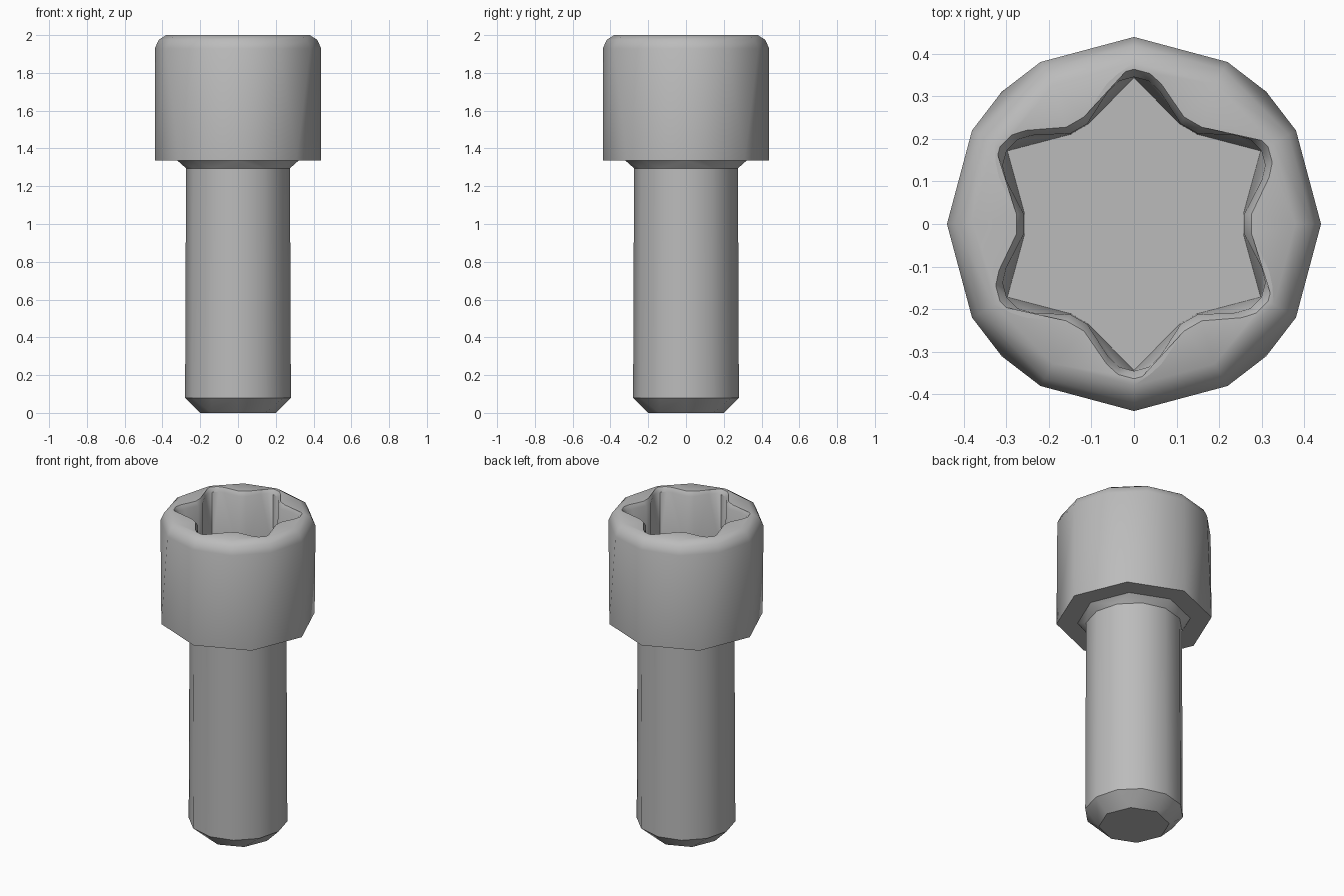
import bpy
import bmesh
from math import cos, sin, radians, atan2, tau

if "Cube" in bpy.data.objects:
    bpy.data.objects.remove(bpy.data.objects["Cube"], do_unlink=True)

steel = bpy.data.materials.new("grey_steel")
steel.use_nodes = True
GREY = (0.5, 0.5, 0.5, 1)
steel.diffuse_color = GREY
steel.node_tree.nodes["Principled BSDF"].inputs["Base Color"].default_value = GREY


def circle(sides, radius, z):
    """Ring as (angle, radius, z) with a corner on +x."""
    return [(tau * i / sides, radius, z) for i in range(sides)]


def star(half_lobe, inset, z):
    """Six-lobed ring from half-lobe (degrees, radius) points, lobes on y."""
    lobe = set(half_lobe) | {(-a, r) for a, r in half_lobe}
    pts = [(radians((a + 30 + 60 * k) % 360), r - inset, z)
           for k in range(6) for a, r in lobe]
    return sorted(pts)


def zip_rings(bm, lower, upper):
    """Join two rings of any corner counts, pairing corners by angle."""
    i = j = 0
    n, m = len(lower), len(upper)

    def angle(ring, k):
        return ring[k % len(ring)][0] + tau * (k // len(ring))

    while i < n or j < m:
        a, b = lower[i % n][1], upper[j % m][1]
        na, nb = angle(lower, i + 1), angle(upper, j + 1)
        if i < n and j < m and abs(na - nb) < 1e-4:
            bm.faces.new((a, lower[(i + 1) % n][1], upper[(j + 1) % m][1], b))
            i, j = i + 1, j + 1
        elif j >= m or (i < n and na < nb):
            bm.faces.new((a, lower[(i + 1) % n][1], b))
            i += 1
        else:
            bm.faces.new((a, upper[(j + 1) % m][1], b))
            j += 1


def lathe(name, rings, cap_start, cap_end, smooth):
    bm = bmesh.new()
    made = [[(a, bm.verts.new((r * cos(a), r * sin(a), z))) for a, r, z in ring]
            for ring in rings]
    for low, high in zip(made, made[1:]):
        zip_rings(bm, low, high)
    if cap_start:
        bm.faces.new([v for _, v in reversed(made[0])])
    if cap_end:
        bm.faces.new([v for _, v in made[-1]])
    mesh = bpy.data.meshes.new(name)
    bm.to_mesh(mesh)
    bm.free()
    mesh.materials.append(steel)
    obj = bpy.data.objects.new(name, mesh)
    bpy.context.collection.objects.link(obj)
    bpy.ops.object.select_all(action="DESELECT")
    obj.select_set(True)
    bpy.context.view_layer.objects.active = obj
    bpy.ops.object.shade_smooth_by_angle(angle=radians(smooth))
    return obj


# Shank with chamfered tip and flared neck under the head
lathe("shank", [
    circle(8, 0.2, 0),
    circle(12, 0.28, 0.08),
    circle(12, 0.275, 1.295),
    circle(8, 0.32, 1.335),
], True, False, 32)

# Head: flat underside, eight-to-twelve sided wall, rounded rim, lobed socket
mouth = [(0, 0.364), (6, 0.356), (11, 0.336), (25, 0.278)]
floor = [(0, 0.364), (25, 0.278)]
lathe("socket_head", [
    circle(8, 0.315, 1.335),
    circle(8, 0.44, 1.335),
    circle(12, 0.44, 1.93),
    circle(12, 0.42, 1.975),
    circle(12, 0.38, 2),
    star(mouth, 0, 2),
    star(mouth, 0.018, 1.975),
    star(floor, 0.02, 1.63),
], False, True, 35)
